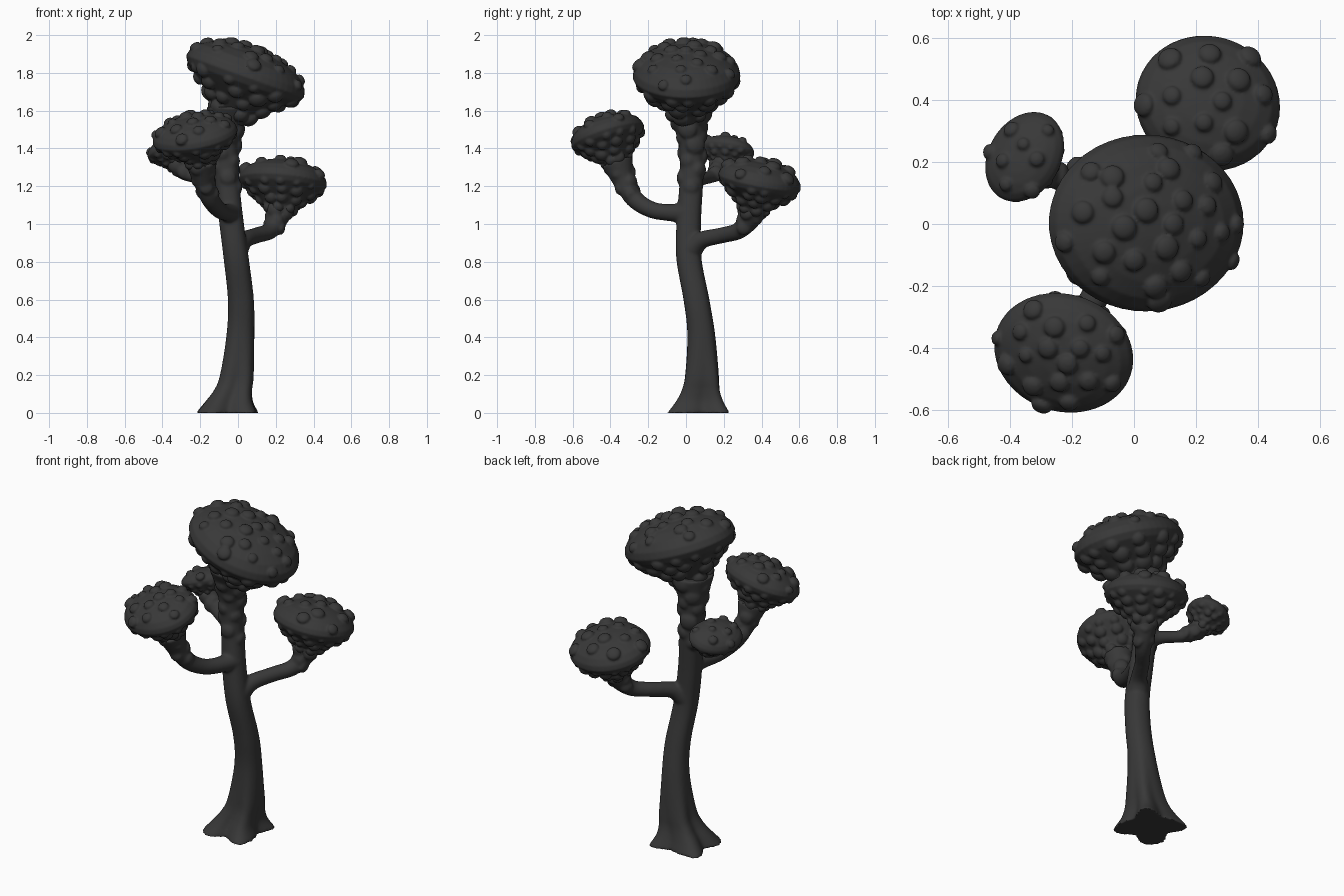
import bpy, bmesh, math, random
from mathutils import Vector, Matrix

if "Cube" in bpy.data.objects:
    bpy.data.objects.remove(bpy.data.objects["Cube"])

random.seed(7)
GOLD = math.pi * (3 - math.sqrt(5))
mat = bpy.data.materials.new("dark_bark")
mat.diffuse_color = (0.04, 0.04, 0.04, 1)
mat.use_nodes = True
mat.node_tree.nodes["Principled BSDF"].inputs["Base Color"].default_value = mat.diffuse_color


def spline(pts, per=8):
    """Catmull-Rom through (x, y, z, radius) points."""
    p = [Vector(q) for q in pts]
    p = [2 * p[0] - p[1]] + p + [2 * p[-1] - p[-2]]
    out = []
    for i in range(1, len(p) - 2):
        a, b, c, d = p[i - 1:i + 3]
        for k in range(per):
            t = k / per
            out.append(0.5 * (2 * b + (c - a) * t + (2 * a - 5 * b + 4 * c - d) * t * t
                              + (3 * b - a - 3 * c + d) * t ** 3))
    return out + [p[-2]]


def loft(bm, rings):
    """Closed skin through rings of points."""
    vr = [[bm.verts.new(v) for v in r] for r in rings]
    n = len(vr[0])
    for a, b in zip(vr, vr[1:]):
        for j in range(n):
            bm.faces.new((a[j], a[(j + 1) % n], b[(j + 1) % n], b[j]))
    bm.faces.new(vr[0][::-1])
    bm.faces.new(vr[-1])


def tube(bm, pts, n=24):
    path = spline(pts)
    rings = []
    for i, q in enumerate(path):
        d = (path[min(i + 1, len(path) - 1)] - path[max(i - 1, 0)]).xyz
        m = d.to_track_quat('Z', 'Y')
        rings.append([q.xyz + m @ Vector((math.cos(a), math.sin(a), 0)) * q.w
                      for a in (math.tau * j / n for j in range(n))])
    loft(bm, rings)
    return path


def knob(bm, pos, normal, r, flat, base=Matrix(), lift=0):
    n = Vector(normal).normalized()
    m = (base @ Matrix.Translation(Vector(pos) + n * lift)
         @ n.to_track_quat('Z', 'Y').to_matrix().to_4x4()
         @ Matrix.Diagonal((r, r, r * flat, 1)))
    bmesh.ops.create_icosphere(bm, subdivisions=3, radius=1, matrix=m)


def stem_knobs(bm, path, start, count, size):
    """Swellings spiralling up the upper part of a stem."""
    for i in range(count):
        t = start + (1 - start) * i / count
        q = path[int(t * (len(path) - 1))]
        a = i * GOLD
        d = Vector((math.cos(a), math.sin(a), random.uniform(-.2, .2)))
        knob(bm, q.xyz + d * q.w * .85, d, size * random.uniform(.8, 1.2), .55)


def finish(bm, name, voxel, smooth):
    me = bpy.data.meshes.new(name)
    bmesh.ops.recalc_face_normals(bm, faces=bm.faces)
    bm.to_mesh(me)
    bm.free()
    me.materials.append(mat)
    ob = bpy.data.objects.new(name, me)
    bpy.context.collection.objects.link(ob)
    rm = ob.modifiers.new("fuse", 'REMESH')
    rm.mode, rm.voxel_size, rm.use_smooth_shade = 'VOXEL', voxel, True
    sm = ob.modifiers.new("soften", 'SMOOTH')
    sm.factor, sm.iterations = .5, smooth


# Trunk with a four-toed, fluted foot
bm = bmesh.new()
trunk = spline([(-.055, .07, 0, .168), (-.045, .075, .06, .132), (-.025, .08, .12, .108),
                (-.006, .085, .2, .095), (.013, .08, .42, .075), (.015, .055, .6, .07),
                (-.01, .015, .82, .068), (-.036, .015, 1.02, .066), (-.055, .028, 1.22, .064),
                (-.065, .03, 1.4, .068), (-.062, .022, 1.52, .09), (-.04, .01, 1.62, .13)])
rings = []
for q in trunk:
    amp = .2 * max(0, 1 - q.z / .5) ** 2 + .02
    rings.append([q.xyz + Vector((math.cos(a), math.sin(a), 0)) * q.w
                  * (1 - amp * math.cos(4 * a) + .25 * amp * math.cos(7 * a + 1))
                  for a in (math.tau * j / 60 for j in range(60))])
loft(bm, rings)
stem_knobs(bm, trunk, .72, 20, .045)

# Three side branches
branches = [
    [(-.035, .01, 1.06, .06), (-.06, -.08, 1.06, .046), (-.1, -.18, 1.075, .044),
     (-.145, -.27, 1.13, .048), (-.178, -.325, 1.22, .056), (-.195, -.365, 1.33, .085)],
    [(-.01, .02, .86, .065), (.035, .085, .915, .046), (.1, .19, .94, .042),
     (.17, .28, .965, .045), (.21, .34, 1.03, .058), (.222, .36, 1.1, .085)],
    [(-.05, .02, 1.2, .055), (-.13, .075, 1.235, .036), (-.22, .13, 1.25, .034),
     (-.285, .17, 1.275, .042), (-.325, .195, 1.33, .06)],
]
for b in branches:
    stem_knobs(bm, tube(bm, b), .68, 8, .036)
finish(bm, "trunk_and_branches", .009, 4)

# Mushroom-like canopy caps: profile (radius, height) relative to rim radius
PROFILE = [(.24, -.8), (.36, -.58), (.55, -.39), (.78, -.22), (.93, -.1), (1, .02), (.97, .15),
           (.86, .29), (.68, .4), (.45, .48), (.2, .525), (.03, .53)]
UNDER = [(.87, -.12, 13, .115), (.69, -.27, 11, .135), (.48, -.44, 8, .14), (.32, -.64, 6, .13)]


def cap(name, centre, normal, xdir, rx, ry, warts, wart_r):
    z = Vector(normal).normalized()
    y = z.cross(Vector(xdir)).normalized()
    x = y.cross(z)
    r = (rx + ry) / 2
    base = Matrix.Translation(centre) @ Matrix((x, y, z)).transposed().to_4x4()
    bm = bmesh.new()
    loft(bm, [[base @ Vector((p * rx * math.cos(a), p * ry * math.sin(a), h * r))
               for a in (math.tau * j / 48 for j in range(48))] for p, h in PROFILE])
    # stubby round warts over the dome
    for i in range(warts):
        f = .95 * math.sqrt((i + .4) / warts)
        a = i * GOLD + random.uniform(-.15, .15)
        h = .53 * math.sqrt(1 - f * f)
        n = Vector((f * math.cos(a) * .53, f * math.sin(a) * .53, h / .53))
        s = wart_r * random.uniform(.75, 1.15)
        knob(bm, (f * rx * math.cos(a), f * ry * math.sin(a), h * r), n, s, .55, base, .007)
    # round swellings under the rim
    for f, h, n, s in UNDER:
        for j in range(n):
            a = math.tau * (j + random.uniform(-.25, .25)) / n + f * 9
            knob(bm, (f * rx * math.cos(a), f * ry * math.sin(a), h * r),
                 (math.cos(a), math.sin(a), -.9), s * r * random.uniform(.8, 1.2), .75, base)
    finish(bm, name, .0065, 3)


cap("top_cap", (.035, .003, 1.775), (.36, 0, 1), (1, 0, 0), .332, .286, 27, .036)
cap("front_cap", (-.225, -.412, 1.458), (-.2, -.33, 1), (1, -.2, 0), .23, .2, 18, .03)
cap("back_right_cap", (.237, .387, 1.217), (.1, .2, 1), (1, -.3, 0), .236, .222, 14, .035)
cap("left_cap", (-.35, .215, 1.385), (-.36, .22, 1), (.5, .85, 0), .155, .125, 8, .024)
